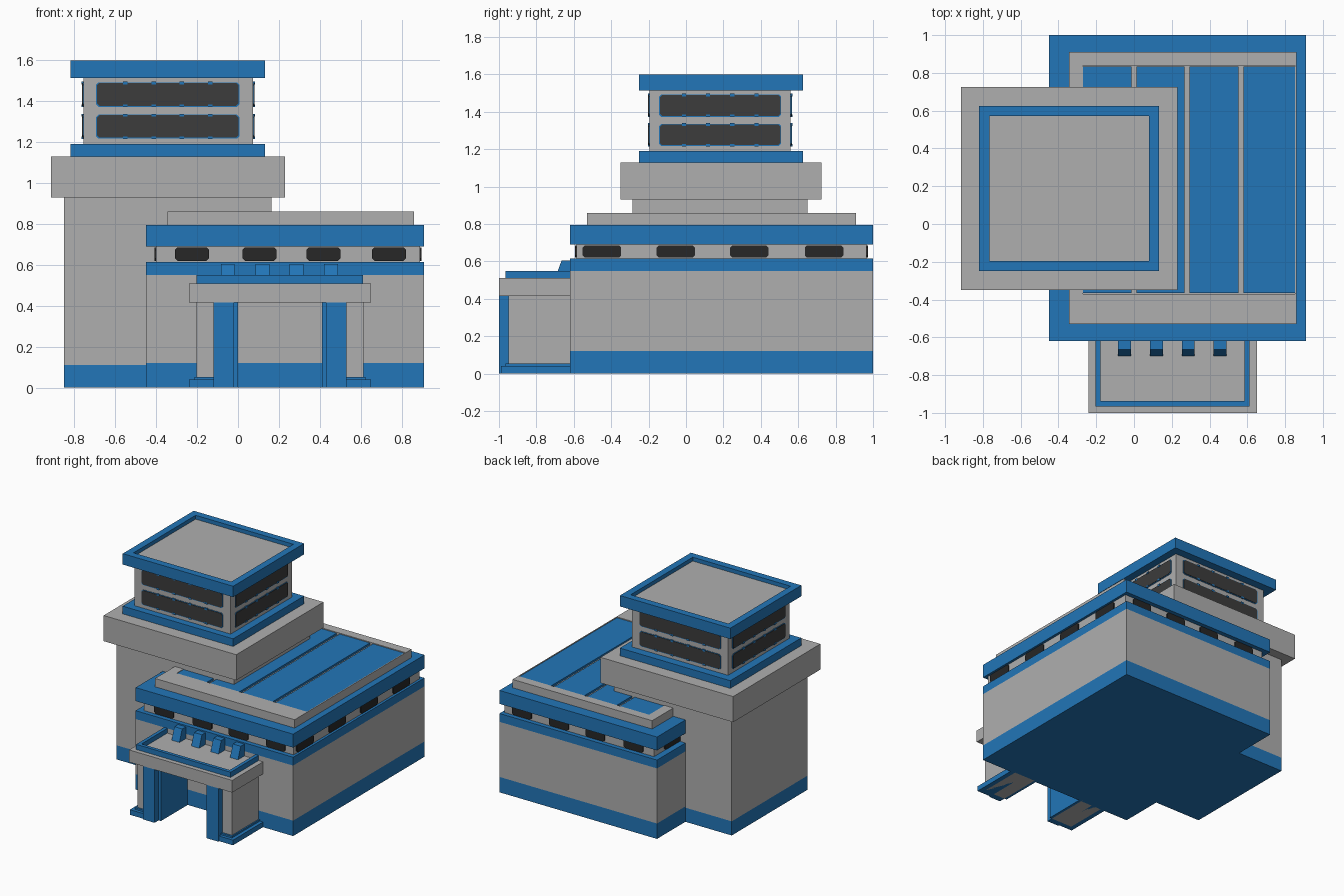
import bpy, bmesh
from mathutils import Vector

cube = bpy.data.objects.get("Cube")
if cube:
    bpy.data.objects.remove(cube, do_unlink=True)


def material(name, rgb):
    m = bpy.data.materials.new(name)
    m.use_nodes = True
    m.diffuse_color = (*rgb, 1)
    m.node_tree.nodes["Principled BSDF"].inputs["Base Color"].default_value = (*rgb, 1)
    return m


GREY = material("concrete grey", (0.43, 0.43, 0.43))
BLUE = material("trim blue", (0.016, 0.18, 0.48))
GLASS = material("dark glass", (0.045, 0.045, 0.045))
BLACK = material("black glass", (0.02, 0.02, 0.02))


def finish(name, bm, *mats):
    bmesh.ops.recalc_face_normals(bm, faces=bm.faces)
    mesh = bpy.data.meshes.new(name)
    bm.to_mesh(mesh)
    bm.free()
    for m in mats:
        mesh.materials.append(m)
    ob = bpy.data.objects.new(name, mesh)
    bpy.context.collection.objects.link(ob)
    return ob


def box_mesh(x, y, z):
    bm = bmesh.new()
    bmesh.ops.create_cube(bm, size=1)
    for v in bm.verts:
        v.co = Vector(r[0] if c < 0 else r[1] for r, c in zip((x, y, z), v.co))
    return bm


def box(name, x, y, z, mat):
    return finish(name, box_mesh(x, y, z), mat)


def tray(name, x, y, z, rim, depth, rim_mat, floor_mat):
    """Box whose top is inset and sunk to leave a raised rim."""
    bm = box_mesh(x, y, z)
    bm.faces.ensure_lookup_table()
    top = max(bm.faces, key=lambda f: f.calc_center_median().z)
    bmesh.ops.inset_individual(bm, faces=[top], thickness=rim)
    floor = bmesh.ops.extrude_discrete_faces(bm, faces=[top])["faces"][0]
    for v in floor.verts:
        v.co.z -= depth
    floor.material_index = 1
    return finish(name, bm, rim_mat, floor_mat)


def wall_plate(name, axis, wall, side, span, z, mat, thick=0.008, corner=0.012):
    """Thin plate on a wall facing axis/side, with clipped corners."""
    normal = sorted((wall - 0.004 * side, wall + thick * side))
    x, y = (normal, span) if axis == 0 else (span, normal)
    bm = box_mesh(x, y, z)
    if corner:
        edges = [e for e in bm.edges
                 if abs((e.verts[0].co - e.verts[1].co).normalized()[axis]) > 0.9]
        bmesh.ops.bevel(bm, geom=edges, offset=corner, segments=1, affect='EDGES')
    return finish(name, bm, mat)


# Main hall, stacked from the ground up
HX, HY = (-0.45, 0.91), (-0.62, 1.0)
box("hall_base", HX, HY, (0, 0.12), BLUE)
box("hall_wall", HX, HY, (0.12, 0.55), GREY)
box("hall_ledge", HX, HY, (0.55, 0.615), BLUE)
box("hall_window_band", (-0.40, 0.89), (-0.585, 0.965), (0.615, 0.69), GREY)
box("hall_roof_band", HX, HY, (0.69, 0.795), BLUE)

# Hall strip windows
for side, wall in ((-1, -0.585), (1, 0.965)):
    for c in (-0.225, 0.105, 0.418, 0.738):
        wall_plate("hall_window", 1, wall, side, (c - 0.083, c + 0.083), (0.62, 0.686), BLACK)
for side, wall in ((-1, -0.40), (1, 0.89)):
    for c in (-0.45, -0.055, 0.338, 0.738):
        wall_plate("hall_window", 0, wall, side, (c - 0.103, c + 0.103), (0.62, 0.686), BLACK)

# Raised hall roof with four panels between ribs
box("roof_deck", (-0.345, 0.86), (-0.53, 0.91), (0.795, 0.84), GREY)
box("roof_front_curb", (-0.345, 0.86), (-0.53, -0.37), (0.84, 0.86), GREY)
box("roof_back_curb", (-0.345, 0.86), (0.84, 0.91), (0.84, 0.86), GREY)
box("roof_left_curb", (-0.345, -0.27), (-0.37, 0.84), (0.84, 0.86), GREY)
box("roof_right_curb", (0.853, 0.86), (-0.37, 0.84), (0.84, 0.86), GREY)
ribs = (-0.283, 0.0, 0.28, 0.567, 0.865)
for a, b in zip(ribs, ribs[1:]):
    box("roof_panel", (a + 0.013, b - 0.013), (-0.365, 0.835), (0.835, 0.856), BLUE)

# Tower shaft and cap
TX, TY = (-0.85, 0.165), (-0.285, 0.65)
box("tower_base", TX, TY, (0, 0.11), BLUE)
box("tower_shaft", TX, TY, (0.11, 0.93), GREY)
box("tower_cap", (-0.915, 0.23), (-0.35, 0.725), (0.93, 1.13), GREY)

# Tower lookout cabin
RX, RY = (-0.82, 0.133), (-0.25, 0.625)
CX, CY = (-0.755, 0.073), (-0.195, 0.56)
box("cabin_sill", RX, RY, (1.13, 1.19), BLUE)
box("cabin_wall", CX, CY, (1.19, 1.515), GREY)
tray("cabin_roof", RX, RY, (1.515, 1.60), 0.077, 0.03, BLUE, GREY)

# Cabin windows in two rows, with short blue mullion clips
for axis, walls, span in ((1, CY, (-0.69, 0.003)), (0, CX, (-0.14, 0.505))):
    for side, wall in zip((-1, 1), walls):
        for low, high in ((1.222, 1.332), (1.378, 1.49)):
            wall_plate("cabin_window_frame", axis, wall, side,
                       (span[0] - 0.004, span[1] + 0.004), (low - 0.005, high + 0.003),
                       BLUE, 0.004)
            wall_plate("cabin_window", axis, wall, side, span, (low, high), GLASS, 0.007)
            for i in range(1, 5):
                c = span[0] + (span[1] - span[0]) * i / 5
                for edge in (low, high):
                    wall_plate("mullion_clip", axis, wall, side, (c - 0.011, c + 0.011),
                               (edge - 0.007, edge + 0.007), BLUE, 0.009, 0)

# Entrance porch: mirrored side walls about the porch centre line
MID = 0.205


def porch_pair(name, inner, outer, y, z, mat):
    for s in (-1, 1):
        box(name, sorted((MID + s * inner, MID + s * outer)), y, z, mat)


porch_pair("porch_wall", 0.225, 0.408, (-0.95, -0.61), (0, 0.42), GREY)
porch_pair("porch_lining", 0.205, 0.225, (-0.95, -0.61), (0, 0.42), BLUE)
porch_pair("porch_fin", 0.225, 0.325, (-1.0, -0.945), (0, 0.416), BLUE)
porch_pair("porch_plinth", 0.325, 0.445, (-0.99, -0.61), (0, 0.04), BLUE)
porch_pair("porch_plinth_step", 0.325, 0.418, (-0.965, -0.61), (0.04, 0.053), BLUE)
box("porch_roof", (-0.24, 0.65), (-1.0, -0.61), (0.415, 0.51), GREY)
tray("porch_rim", (-0.203, 0.612), (-0.965, -0.58), (0.505, 0.55), 0.038, 0.037, BLUE, GREY)

# Sloped brackets over the porch
for c in (-0.05, 0.12, 0.287, 0.455):
    bm = box_mesh((c - 0.034, c + 0.034), (-0.70, -0.61), (0.51, 0.605))
    for v in bm.verts:
        if v.co.z > 0.6 and v.co.y < -0.65:
            v.co.y = -0.665
    finish("porch_bracket", bm, BLUE)
